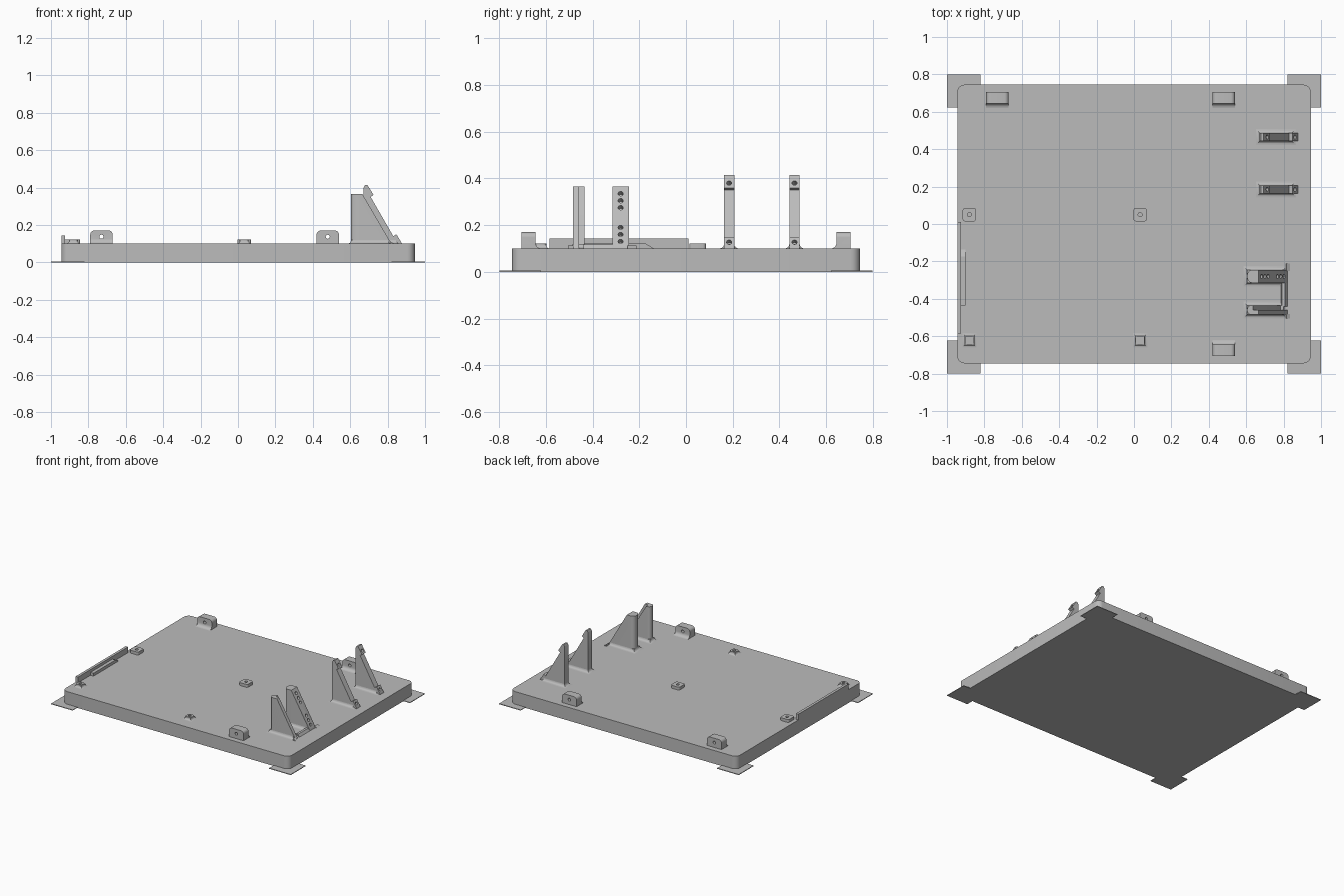
import bpy, bmesh, math
from mathutils import Vector

if "Cube" in bpy.data.objects:
    bpy.data.objects.remove(bpy.data.objects["Cube"])

grey = bpy.data.materials.new("plain grey")
grey.use_nodes = True
COLOUR = (0.5, 0.5, 0.5, 1)
grey.diffuse_color = COLOUR
grey.node_tree.nodes["Principled BSDF"].inputs["Base Color"].default_value = COLOUR

TOP = 0.1                      # height of the plate surface
SINK = TOP - 0.01              # fittings start slightly inside the plate


def finish(name, bm):
    bmesh.ops.recalc_face_normals(bm, faces=bm.faces)
    mesh = bpy.data.meshes.new(name)
    bm.to_mesh(mesh)
    bm.free()
    ob = bpy.data.objects.new(name, mesh)
    bpy.context.collection.objects.link(ob)
    mesh.materials.append(grey)
    return ob


def smooth(ob):
    bpy.ops.object.select_all(action='DESELECT')
    ob.select_set(True)
    bpy.context.view_layer.objects.active = ob
    bpy.ops.object.shade_smooth_by_angle(angle=math.radians(35))


def prism(name, points, axis, lo, hi, rounded=None, radius=0.02):
    """Extrude a 2D profile along an axis; round the edges picked by a rule."""
    def place(p, t):
        return {'x': (t, p[0], p[1]), 'y': (p[0], t, p[1]), 'z': (p[0], p[1], t)}[axis]
    bm = bmesh.new()
    face = bm.faces.new([bm.verts.new(place(p, lo)) for p in points])
    step = Vector(place((0, 0), hi - lo))
    ext = bmesh.ops.extrude_face_region(bm, geom=[face])["geom"]
    bmesh.ops.translate(bm, vec=step, verts=[v for v in ext if isinstance(v, bmesh.types.BMVert)])
    if rounded:
        picked = [e for e in bm.edges if rounded(e.verts[0].co, e.verts[1].co)]
        bmesh.ops.bevel(bm, geom=picked, offset=radius, segments=6, profile=0.5, affect='EDGES')
    return finish(name, bm)


def box(name, x0, x1, y0, y1, z0, z1, rounded=None, radius=0.02):
    return prism(name, [(x0, y0), (x1, y0), (x1, y1), (x0, y1)], 'z', z0, z1, rounded, radius)


def upright(a, b):
    return abs(a.z - b.z) > 0.01 and (a - b).xy.length < 0.001


def drill(ob, centres, direction, radius, depth):
    """Cut round holes of the given depth on each side of the centres."""
    bm = bmesh.new()
    turn = Vector((0, 0, 1)).rotation_difference(Vector(direction)).to_matrix().to_4x4()
    for c in centres:
        made = bmesh.ops.create_cone(bm, cap_ends=True, segments=16, radius1=radius,
                                     radius2=radius, depth=2 * depth, matrix=turn)
        bmesh.ops.translate(bm, vec=Vector(c), verts=made["verts"])
    cutter = finish("hole_cutter", bm)
    cutter.hide_render = True
    mod = ob.modifiers.new("holes", 'BOOLEAN')
    mod.object, mod.operation, mod.solver = cutter, 'DIFFERENCE', 'EXACT'
    bpy.context.view_layer.objects.active = ob
    bpy.ops.object.modifier_apply(modifier=mod.name)
    bpy.data.objects.remove(cutter)


def skirt(name, x0, x1, y0, y1, flare=0.02, steps=4):
    """Concave fillet joining an upright part to the plate."""
    bm = bmesh.new()
    rings = []
    for i in range(steps + 1):
        a = i / steps * math.pi / 2
        o, z = flare * (1 - math.sin(a)), TOP + flare * (1 - math.cos(a))
        rings.append([bm.verts.new(p) for p in ((x0 - o, y0 - o, z), (x1 + o, y0 - o, z),
                                                (x1 + o, y1 + o, z), (x0 - o, y1 + o, z))])
    for low, high in zip(rings, rings[1:]):
        for i in range(4):
            j = (i + 1) % 4
            bm.faces.new((low[i], low[j], high[j], high[i]))
    bm.faces.new(rings[0])
    bm.faces.new(rings[-1])
    smooth(finish(name, bm))


# Base plate and thin corner pads
smooth(box("base_plate", -0.945, 0.945, -0.745, 0.745, 0, TOP, upright, 0.04))
for sx, side in ((1, "left"), (-1, "right")):
    for sy, end in ((1, "back"), (-1, "front")):
        xs, ys = sorted((0.82 * sx, sx)), sorted((0.622 * sy, 0.8 * sy))
        box(f"corner_pad_{end}_{side}", *xs, *ys, 0, 0.005)

# Drilled lugs along the front and back edges
for name, x, s in (("lug_back_right", -0.73, 1), ("lug_back_left", 0.48, 1),
                   ("lug_front_left", 0.48, -1)):
    arc = [(0.62 + 0.025 * math.sin(a), TOP + 0.025 * (1 - math.cos(a)))
           for a in (i * math.pi / 10 for i in range(6))]
    outline = [(0.62, SINK)] + arc + [(0.645, 0.17), (0.705, 0.17), (0.705, SINK)]
    lug = prism(name, [(s * y, z) for y, z in outline], 'x', x - 0.06, x + 0.06,
                lambda a, b: abs(a.x - b.x) < 0.001 and min(a.z, b.z) > 0.165, 0.022)
    drill(lug, [(x, s * 0.67, 0.137)], (0, 1, 0), 0.011, 0.1)
    smooth(lug)

# Small square standoffs with a screw hole
for x, side in ((-0.88, "right"), (0.033, "middle")):
    for y, end in ((0.05, "back"), (-0.622, "front")):
        r = 0.036 if end == "back" else 0.024
        pad = box(f"standoff_{end}_{side}", x - r, x + r, y - r, y + r, SINK, 0.122, upright, 0.014)
        drill(pad, [(x, y, 0.122)], (0, 0, 1), 0.011, 0.02)
        smooth(pad)
        if end == "front":
            skirt(f"standoff_fillet_{side}", x - r, x + r, y - r, y + r, 0.014)

# Edge rail with a lower ledge on its inner side
box("edge_rail", -0.945, -0.925, -0.585, 0.01, SINK, 0.143)
prism("rail_ledge", [(-0.437, SINK), (-0.437, 0.122), (-0.175, 0.122), (-0.137, TOP),
                     (-0.137, SINK)], 'x', -0.925, -0.9)

# Hooked brackets near the left edge
hook = [(0.672, SINK), (0.672, 0.4), (0.68, 0.414), (0.692, 0.414), (0.725, 0.36),
        (0.709, 0.35), (0.83, 0.14), (0.847, 0.15), (0.877, TOP), (0.877, SINK)]
slope = Vector((0.86, 0, 0.5))
for y, end in ((0.185, "front"), (0.465, "back")):
    bracket = prism(f"hooked_bracket_{end}", hook, 'y', y - 0.022, y + 0.022)
    drill(bracket, [(0.708, y, 0.378), (0.862, y, 0.128)], slope, 0.011, 0.025)
    smooth(bracket)
    skirt(f"hooked_bracket_fillet_{end}", 0.672, 0.845, y - 0.022, y + 0.022)


# Tall sloping brackets
def back_edge(a, b):
    return upright(a, b) and a.x < 0.61


def ramp(x0, top, foot):
    return [(x0, SINK), (x0, 0.365), (top, 0.365), (foot, TOP), (foot, SINK)]


wide = prism("wide_bracket", ramp(0.605, 0.665, 0.82), 'y', -0.315, -0.245, back_edge, 0.03)
heights = (0.335, 0.305, 0.275, 0.19, 0.16, 0.13)
drill(wide, [(0.665 + (0.365 - z) * 0.585, -0.28, z) for z in heights], slope, 0.011, 0.025)
smooth(wide)
skirt("wide_bracket_fillet", 0.605, 0.8, -0.315, -0.245)
smooth(prism("narrow_bracket", ramp(0.605, 0.637, 0.795), 'y', -0.485, -0.435, back_edge, 0.022))
prism("narrow_bracket_rib", ramp(0.62, 0.665, 0.82), 'y', -0.485, -0.459)
skirt("narrow_bracket_fillet", 0.605, 0.8, -0.485, -0.435)

# Low sill joining the two tall brackets, with outer feet
prism("bracket_sill", [(0.785, SINK), (0.79, 0.118), (0.808, 0.118), (0.82, TOP), (0.82, SINK)],
      'y', -0.44, -0.31)
for y0, y1, end in ((-0.505, -0.48, "front"), (-0.25, -0.212, "back")):
    prism(f"bracket_foot_{end}", [(0.81, SINK), (0.815, 0.112), (0.835, TOP), (0.835, SINK)],
          'y', y0, y1)
